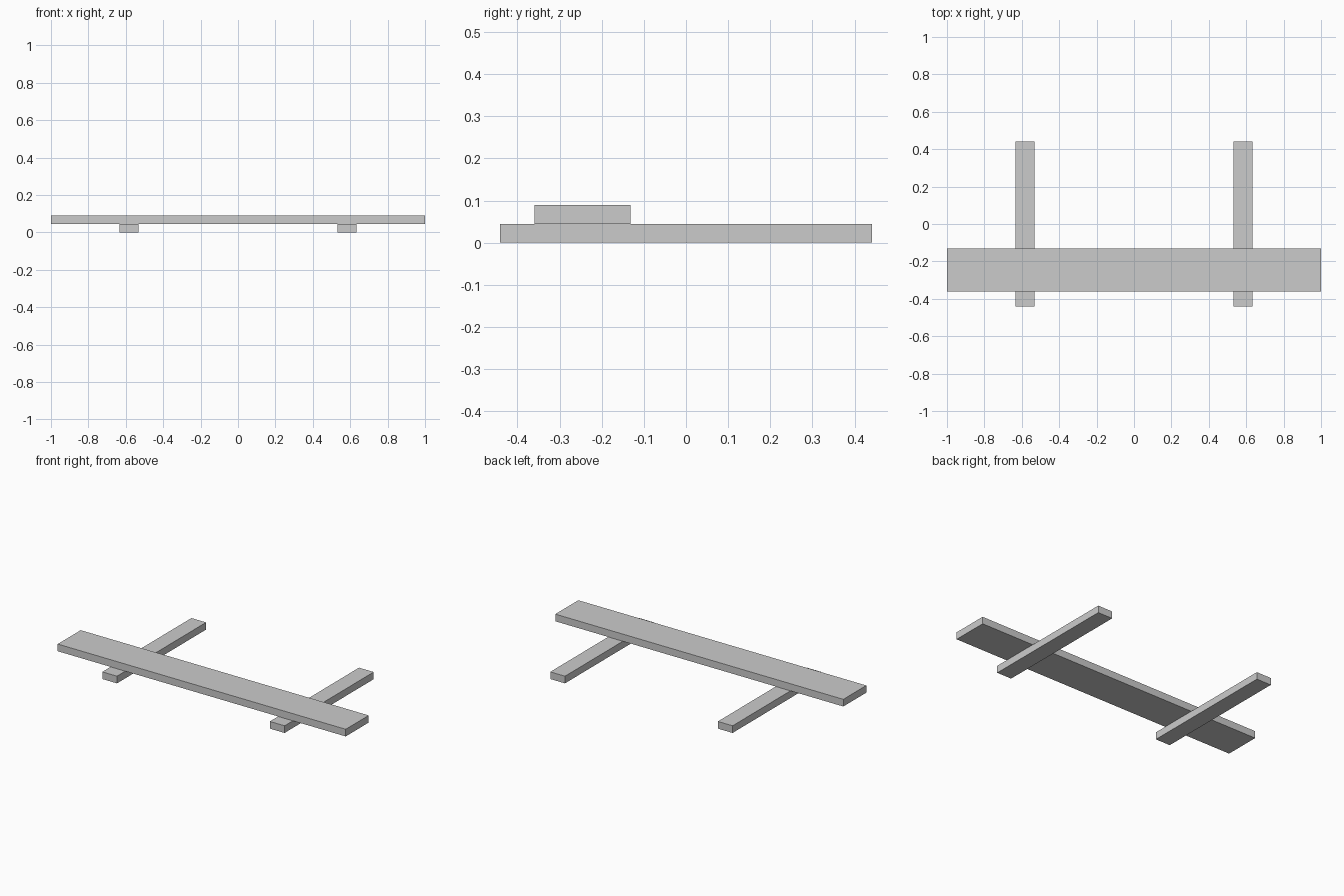
import bpy

if "Cube" in bpy.data.objects:
    bpy.data.objects.remove(bpy.data.objects["Cube"])


def box(name, x, y, z):
    """Box spanning the given (min, max) ranges."""
    bpy.ops.mesh.primitive_cube_add(size=1)
    ob = bpy.context.object
    ob.name = name
    for i, (lo, hi) in enumerate((x, y, z)):
        ob.location[i] = (lo + hi) / 2
        ob.scale[i] = hi - lo
    bpy.ops.object.transform_apply(location=True, rotation=False, scale=True)
    return ob


# Two cross bearers lying on the ground
for side, cx in (("left", -0.582), ("right", 0.582)):
    box(side + "_bearer", (cx - 0.051, cx + 0.051), (-0.442, 0.442), (0, 0.045))

# Long plank resting across the front of the bearers
box("plank", (-1, 1), (-0.36, -0.132), (0.045, 0.09))
